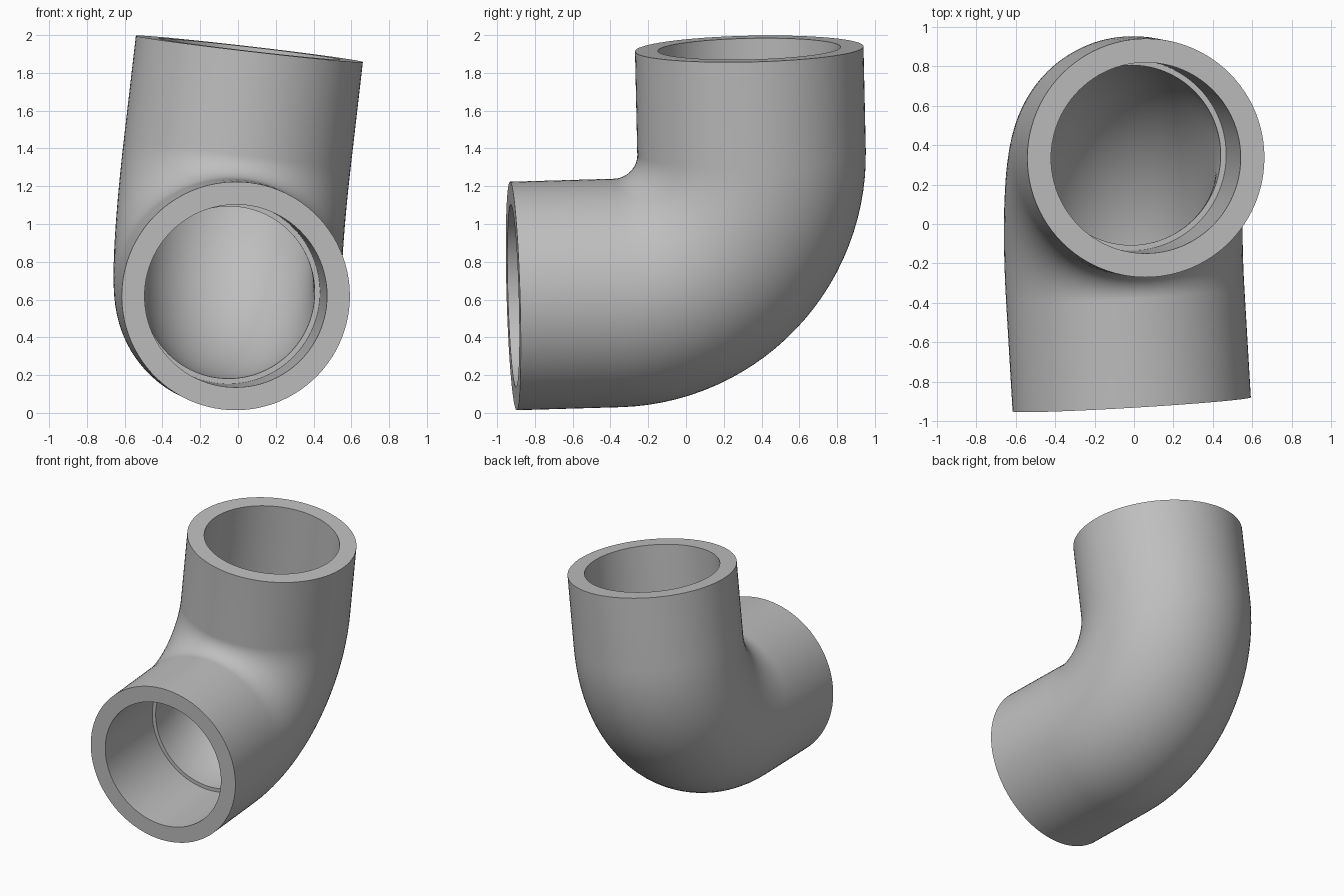
import bpy, bmesh
from math import cos, sin, pi
from mathutils import Vector

cube = bpy.data.objects.get("Cube")
if cube:
    bpy.data.objects.remove(cube, do_unlink=True)

# Tilted frame: the two pipe axes meet at the corner point
CORNER = Vector((-0.087, 0.363, 0.656))
UP = Vector((0.115, -0.022, 0.993)).normalized()
OUT = Vector((0.058, -0.998, -0.037))
OUT = (OUT - UP * OUT.dot(UP)).normalized()
SIDE = UP.cross(OUT)

REACH = 1.28            # corner to each mouth
OUTER_R, SOCKET_R, BORE_R = 0.605, 0.484, 0.456
OUTER_BEND, BORE_BEND = 0.73, 0.64
SEGMENTS, BEND_STEPS = 96, 28


def bend_stations(bend, radius):
    """Ring centres and in-plane directions round the quarter turn."""
    centre = CORNER + bend * (UP + OUT)
    stations = []
    for i in range(BEND_STEPS + 1):
        a = i / BEND_STEPS * pi / 2
        direction = UP * cos(a) + OUT * sin(a)
        stations.append((centre - bend * direction, direction, radius))
    return stations


def mouth(axis, direction, radius, distance=REACH):
    return (CORNER + axis * distance, direction, radius)


# Outer skin from front mouth to top mouth, then back through sockets and bore
stations = [mouth(OUT, UP, OUTER_R)]
stations += bend_stations(OUTER_BEND, OUTER_R)
stations += [mouth(UP, OUT, OUTER_R), mouth(UP, OUT, SOCKET_R),
             mouth(UP, OUT, SOCKET_R, BORE_BEND)]
stations += reversed(bend_stations(BORE_BEND, BORE_R))
stations += [mouth(OUT, UP, SOCKET_R, BORE_BEND), mouth(OUT, UP, SOCKET_R)]

bm = bmesh.new()
rings = []
for centre, direction, radius in stations:
    ring = []
    for j in range(SEGMENTS):
        a = 2 * pi * j / SEGMENTS
        ring.append(bm.verts.new(centre + radius * (direction * cos(a) + SIDE * sin(a))))
    rings.append(ring)

for i, ring in enumerate(rings):
    following = rings[(i + 1) % len(rings)]
    for j in range(SEGMENTS):
        k = (j + 1) % SEGMENTS
        bm.faces.new((ring[j], ring[k], following[k], following[j]))
bmesh.ops.recalc_face_normals(bm, faces=bm.faces[:])

mesh = bpy.data.meshes.new("pipe_elbow")
bm.to_mesh(mesh)
bm.free()
elbow = bpy.data.objects.new("pipe_elbow", mesh)
bpy.context.collection.objects.link(elbow)

# Plain grey finish
grey = bpy.data.materials.new("plain_grey")
grey.use_nodes = True
colour = (0.52, 0.52, 0.52, 1)
grey.diffuse_color = colour
grey.node_tree.nodes["Principled BSDF"].inputs["Base Color"].default_value = colour
mesh.materials.append(grey)

# Smooth walls, crisp rims and socket shoulders
bpy.ops.object.select_all(action="DESELECT")
elbow.select_set(True)
bpy.context.view_layer.objects.active = elbow
bpy.ops.object.shade_smooth_by_angle(angle=pi / 6)
